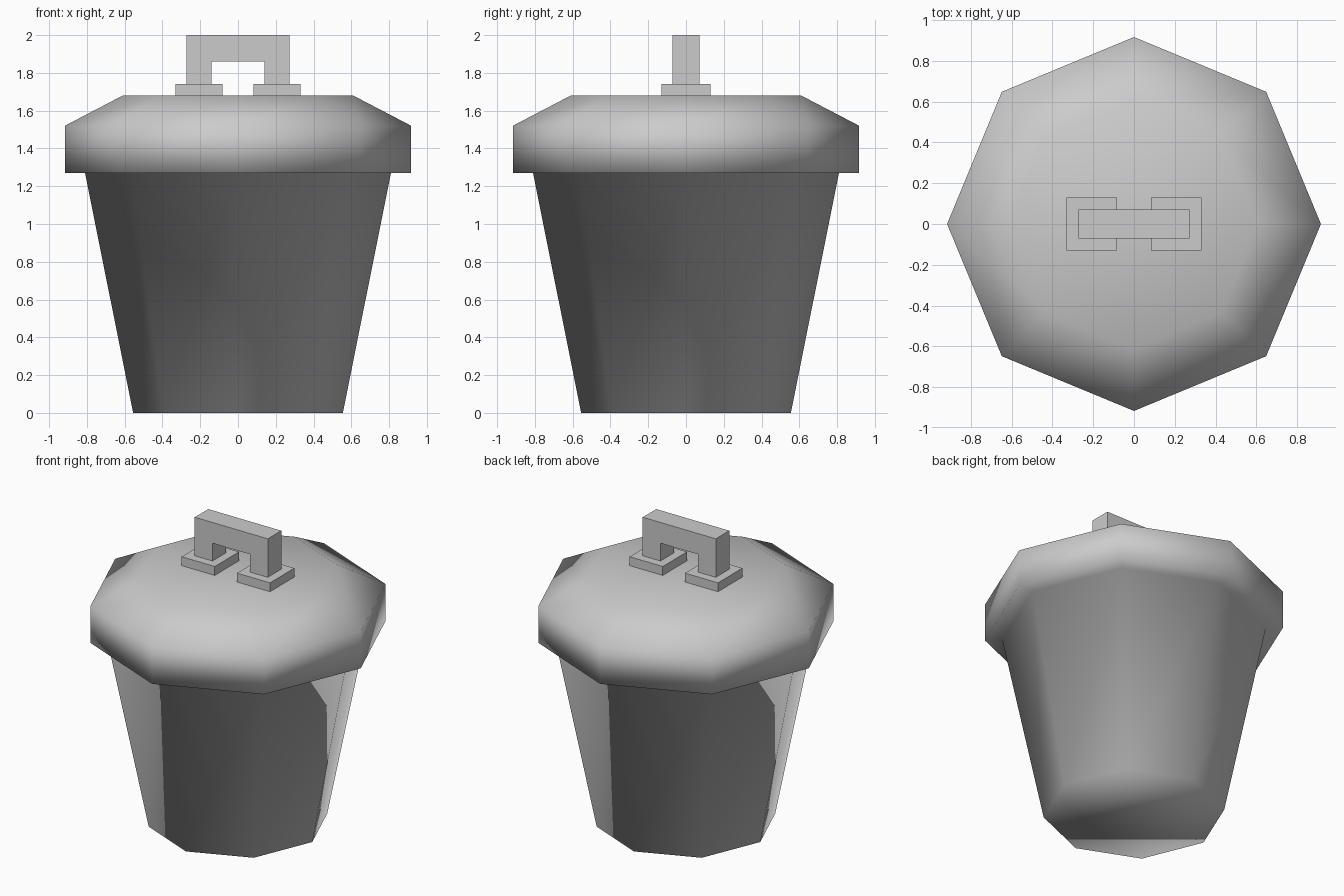
import bpy, bmesh, math

if "Cube" in bpy.data.objects:
    bpy.data.objects.remove(bpy.data.objects["Cube"])

SIDES = 8


def new_object(name, bm, smooth=False):
    bmesh.ops.recalc_face_normals(bm, faces=bm.faces)
    for f in bm.faces:
        f.smooth = smooth
    mesh = bpy.data.meshes.new(name)
    bm.to_mesh(mesh)
    bm.free()
    obj = bpy.data.objects.new(name, mesh)
    bpy.context.collection.objects.link(obj)
    return obj


def lathe(name, profile):
    """Closed octagonal solid from (radius, z) rings, corners on the axes."""
    bm = bmesh.new()
    rings = []
    for r, z in profile:
        angles = [2 * math.pi * i / SIDES for i in range(SIDES)]
        rings.append([bm.verts.new((r * math.cos(a), r * math.sin(a), z)) for a in angles])
    for low, high in zip(rings, rings[1:]):
        for i in range(SIDES):
            j = (i + 1) % SIDES
            bm.faces.new((low[i], low[j], high[j], high[i]))
    bm.faces.new(rings[0][::-1])
    bm.faces.new(rings[-1])
    return new_object(name, bm, smooth=True)


def extrude_xz(name, outline, half_depth):
    """Flat-shaded solid from an x-z outline, centred on y = 0."""
    bm = bmesh.new()
    face = bm.faces.new([bm.verts.new((x, -half_depth, z)) for x, z in outline])
    result = bmesh.ops.extrude_face_region(bm, geom=[face])
    verts = [g for g in result["geom"] if isinstance(g, bmesh.types.BMVert)]
    bmesh.ops.translate(bm, verts=verts, vec=(0, 2 * half_depth, 0))
    return new_object(name, bm)


# Tapered bin and overhanging lid, one continuous smooth-shaded surface
lathe("bin_and_lid", [(0.555, 0), (0.81, 1.27), (0.917, 1.27), (0.917, 1.52), (0.61, 1.68)])

# Mounting pads, mirrored left and right
for side, sx in (("left", -1), ("right", 1)):
    extrude_xz("handle_pad_" + side,
               [(sx * 0.083, 1.675), (sx * 0.33, 1.675), (sx * 0.33, 1.74), (sx * 0.083, 1.74)],
               0.13)

# Squared arch handle
half = [(0.14, 1.73), (0.273, 1.73), (0.273, 2.0)]
outline = half + [(-x, z) for x, z in half[::-1]] + [(-0.14, 1.86), (0.14, 1.86)]
extrude_xz("lid_handle", outline, 0.072)
